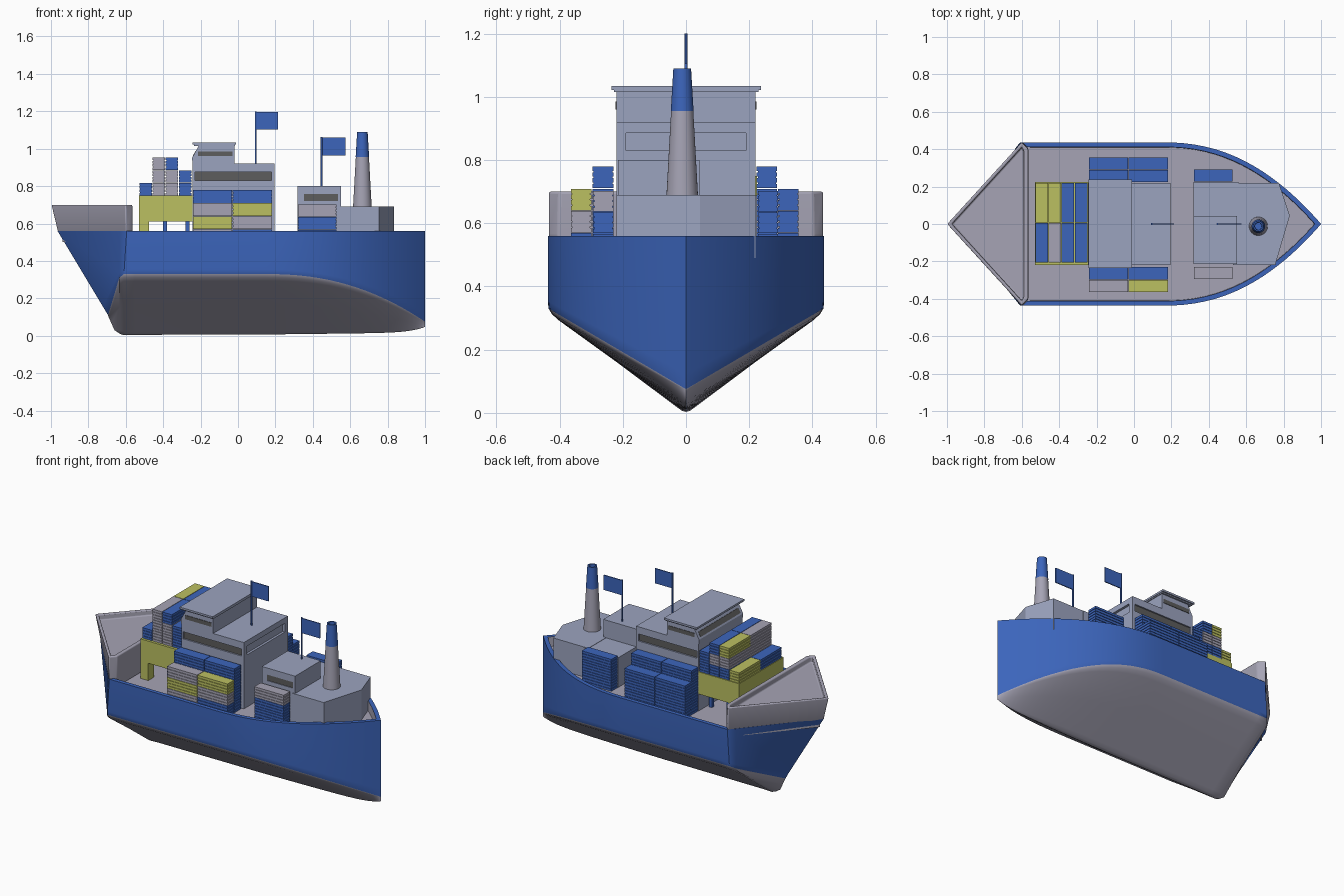
import bpy, bmesh, math
from mathutils import Vector

if "Cube" in bpy.data.objects:
    bpy.data.objects.remove(bpy.data.objects["Cube"])


def material(name, rgb):
    m = bpy.data.materials.new(name)
    m.diffuse_color = (*rgb, 1)
    m.use_nodes = True
    m.node_tree.nodes["Principled BSDF"].inputs["Base Color"].default_value = m.diffuse_color
    return m


BLUE = material("blue", (0.045, 0.13, 0.5))
YELLOW = material("yellow", (0.5, 0.53, 0.12))
STEEL = material("steel", (0.33, 0.37, 0.52))
GREY = material("grey", (0.38, 0.37, 0.46))
DARK = material("dark", (0.11, 0.11, 0.11))


def finish(bm, name, mats, smooth=None, bevel=0):
    bmesh.ops.recalc_face_normals(bm, faces=bm.faces)
    me = bpy.data.meshes.new(name)
    bm.to_mesh(me)
    bm.free()
    ob = bpy.data.objects.new(name, me)
    bpy.context.collection.objects.link(ob)
    for m in mats:
        me.materials.append(m)
    if bevel:
        b = ob.modifiers.new("bevel", 'BEVEL')
        b.width, b.segments, b.limit_method = bevel, 3, 'ANGLE'
    if smooth:
        bpy.ops.object.select_all(action='DESELECT')
        ob.select_set(True)
        bpy.context.view_layer.objects.active = ob
        bpy.ops.object.shade_smooth_by_angle(angle=math.radians(smooth))
    return ob


def loft(bm, rings):
    """Closed rings joined into a capped solid; returns the top face."""
    vs = [[bm.verts.new(p) for p in r] for r in rings]
    n = len(vs[0])
    for a, b in zip(vs, vs[1:]):
        for i in range(n):
            bm.faces.new((a[i], a[(i + 1) % n], b[(i + 1) % n], b[i]))
    bm.faces.new(vs[0])
    return bm.faces.new(vs[-1])


def boxes(name, spans, mat, bevel=0):
    """Each span is x0, x1, y0, y1, z0, z1."""
    bm = bmesh.new()
    for x0, x1, y0, y1, z0, z1 in spans:
        loft(bm, [[(x0, y0, z), (x1, y0, z), (x1, y1, z), (x0, y1, z)] for z in (z0, z1)])
    return finish(bm, name, [mat], bevel=bevel)


def recess(ob, span, pane=True):
    cut = boxes("window_cutter", [span], DARK)
    cut.hide_render = True
    cut.hide_set(True)
    m = ob.modifiers.new("recess", 'BOOLEAN')
    m.operation, m.object, m.solver = 'DIFFERENCE', cut, 'EXACT'
    if pane:
        x0, x1, y0, y1, z0, z1 = span
        y0, y1 = (y1 - 0.006, y1 + 0.004) if y0 < 0 else (y0 - 0.004, y0 + 0.006)
        boxes("window", [(x0, x1, y0, y1, z0, z1)], DARK)


def lathe(name, profile, centre, mat):
    bm = bmesh.new()
    vs = [bm.verts.new((centre[0] + r, centre[1], z)) for r, z in profile]
    es = [bm.edges.new(p) for p in zip(vs, vs[1:])]
    bmesh.ops.spin(bm, geom=vs + es, cent=(*centre, 0), axis=(0, 0, 1),
                   angle=math.tau, steps=32)
    bmesh.ops.remove_doubles(bm, verts=bm.verts, dist=1e-5)
    return finish(bm, name, [mat], 35)


# Hull: stations of keel (x, z), chine (x, y, z), deck edge (x, y)
stations = [((-.66, .03), (-.695, 0, .11), (-.965, 0)),
            ((-.63, .01), (-.635, .405, .31), (-.63, .401)),
            ((-.61, .003), (-.61, .437, .33), (-.595, .437))]
for i in range(25):
    x = -0.55 if i == 0 else 0.15 + 0.85 * math.sin(math.pi / 2 * (i - 1) / 23)
    w = 0.437 * (1 - max(0, (x - 0.15) / 0.85) ** 2.25)
    zk = 0.005 + 0.012 * max(0, x) + 0.03 * max(0, x) ** 12
    stations.append(((x, zk), (x, w, 0.075 + 0.255 * w / 0.437), (x, w)))
section = [(.03, .012), (.08, .06), (.5, .48), (.92, .885), (.97, .945), (.995, 1)]
bm = bmesh.new()
rows = []
for (xk, zk), (xc, wc, zc), (xd, wd) in stations:
    half = [Vector((xk + (xc - xk) * t, wc * t, zk + (zc - zk) * f)) for t, f in section]
    half += [Vector((xc + (xd - xc) * .1, wc + (wd - wc) * .1, zc + (.56 - zc) * .1)),
             Vector((xd, wd, .56))]
    ring = [Vector((p.x, -p.y, p.z)) for p in reversed(half)] + [Vector((xk, 0, zk))] + half
    rows.append([bm.verts.new(p) for p in ring])
n = len(rows[0])
for a, b in zip(rows, rows[1:]):
    for i in range(n - 1):
        f = bm.faces.new((a[i], a[i + 1], b[i + 1], b[i]))
        f.material_index = 1 if 2 <= i <= n - 4 else 0
cap = bm.faces.new([r[0] for r in rows] + [r[-1] for r in reversed(rows)])
bmesh.ops.remove_doubles(bm, verts=bm.verts, dist=1e-4)
bmesh.ops.recalc_face_normals(bm, faces=bm.faces)
cap = max(bm.faces, key=lambda f: len(f.verts))
bmesh.ops.inset_region(bm, faces=[cap], thickness=0.025)
cap.material_index = 1
bmesh.ops.inset_region(bm, faces=[cap], thickness=0.002)
bmesh.ops.translate(bm, verts=list(cap.verts), vec=(0, 0, -0.06))
finish(bm, "hull", [BLUE, GREY], 35)

# Raised bow with a shallow walled floor
bm = bmesh.new()
levels = [(.5, -.9, .385, -.6, .385, -.57), (.56, -.966, .437, -.597, .405, -.565),
          (.70, -1, .437, -.6, .4, -.565)]
top = loft(bm, [[(tip, 0, z), (xs, -w, z), (xa, -wa, z), (xa, wa, z), (xs, w, z)]
                for z, tip, w, xs, wa, xa in levels])
bmesh.ops.recalc_face_normals(bm, faces=bm.faces)
bmesh.ops.inset_region(bm, faces=[top], thickness=0.025)
bmesh.ops.inset_region(bm, faces=[top], thickness=0.004)
bmesh.ops.translate(bm, verts=list(top.verts), vec=(0, 0, -0.035))
finish(bm, "raised_bow", [GREY], 40, bevel=0.008)

# Main house with window recesses
house = boxes("main_house", [(-.243, .195, -.22, .22, .49, .92)], STEEL)
recess(house, (-.23, .178, -.25, -.205, .83, .875))
recess(house, (-.23, .178, .205, .25, .83, .875))
recess(house, (.18, .25, -.19, .19, .83, .885), pane=False)

# Bridge with slanted front, windows and roof
bm = bmesh.new()
prof = [(-.243, .92), (-.246, .95), (-.208, 1.02), (-.02, 1.02), (-.02, .92)]
loft(bm, [[(x, y, z) for x, z in prof] for y in (-.22, .22)])
finish(bm, "bridge", [STEEL])
for s in (-1, 1):
    boxes("bridge_side_window", [(-.215, -.03, s * .22 - .003, s * .22 + .003, .96, .985)], DARK)
bm = bmesh.new()
loft(bm, [[(-.2425, y, .96), (-.227, y, .988), (-.222, y, .988), (-.2375, y, .96)]
          for y in (-.2, .2)])
finish(bm, "bridge_front_window", [DARK])
boxes("bridge_roof", [(-.235, -.015, -.228, .23, 1.015, 1.022),
                      (-.243, -.012, -.236, .238, 1.022, 1.034)], STEEL)

# Aft deckhouse, its cabin and the angled stern block
boxes("aft_deckhouse", [(.318, .56, -.21, .225, .49, .688)], STEEL)
cabin = boxes("aft_cabin", [(.318, .55, -.215, .042, .49, .8)], STEEL)
recess(cabin, (.352, .535, -.25, -.205, .72, .758))
bm = bmesh.new()
outline = [(.53, -.22), (.755, -.22), (.833, .045), (.775, .22), (.53, .22)]
loft(bm, [[(x, y, z) for x, y in outline] for z in (.49, .69)])
finish(bm, "stern_block", [STEEL])

# Funnel
lathe("funnel_base", [(.05, .685), (.035, .957)], (.665, -.012), GREY)
lathe("funnel_top", [(.036, .955), (.028, 1.09), (.02, 1.09), (.018, .99), (0, .99)],
      (.665, -.012), BLUE)

# Flags
for x, z0, z1, length in ((.095, .92, 1.2, .12), (.447, .8, 1.062, .128)):
    lathe("flag_pole", [(0, z0), (.005, z0), (.005, z1), (0, z1)], (x, 0), BLUE)
    boxes("flag", [(x, x + length, -.003, .003, z1 - .097, z1 - .003)], BLUE)

# Cargo platform and posts
boxes("cargo_platform", [(-.53, -.244, -.22, .225, .61, .75)], YELLOW)
boxes("platform_leg", [(-.53, -.475, -.22, -.16, .49, .612)], YELLOW)
boxes("platform_posts", [(x - .01, x + .01, y - .01, y + .01, .49, .612)
                         for x in (-.39, -.27) for y in (-.13, .13)], BLUE)


# Containers: ribbed boxes stacked by colour, bottom first
def stack(x0, x1, y0, y1, z, height, colours):
    g = 0.0015
    for i, mat in enumerate(colours):
        b = z + i * height
        spans = [(x0 + .005, x1 - .005, y0 + .005, y1 - .005, b + .002, b + height - .004)]
        spans += [(x0 + g, x1 - g, y0 + g, y1 - g, b + height * k, b + height * (k + .2))
                  for k in (.01, .27, .53, .78)]
        boxes("container", spans, mat)


B, Y, G = BLUE, YELLOW, GREY
for x0, x1, front in ((-.243, -.03, [G, Y, G]), (-.03, .183, [B, G, Y])):
    stack(x0, x1, -.365, -.298, .5, .07, front)
    stack(x0, x1, -.298, -.228, .5, .07, [B] * 4)
    stack(x0, x1, .222, .29, .5, .07, [B] * 4)
    stack(x0, x1, .29, .357, .5, .07, [B] * 3)
stack(.318, .527, -.295, -.228, .5, .068, [B, B, G])
stack(.318, .527, .226, .293, .5, .068, [B, B, B])
for x, front, back in ((-.528, [B], [Y]), (-.458, [G, G, G], [B, G, Y]),
                       (-.388, [G, G, B], [B, G, B]), (-.318, [B, B], [B, B])):
    stack(x, x + .07, -.207, .007, .75, .068, front)
    stack(x, x + .07, .007, .222, .75, .068, back)
